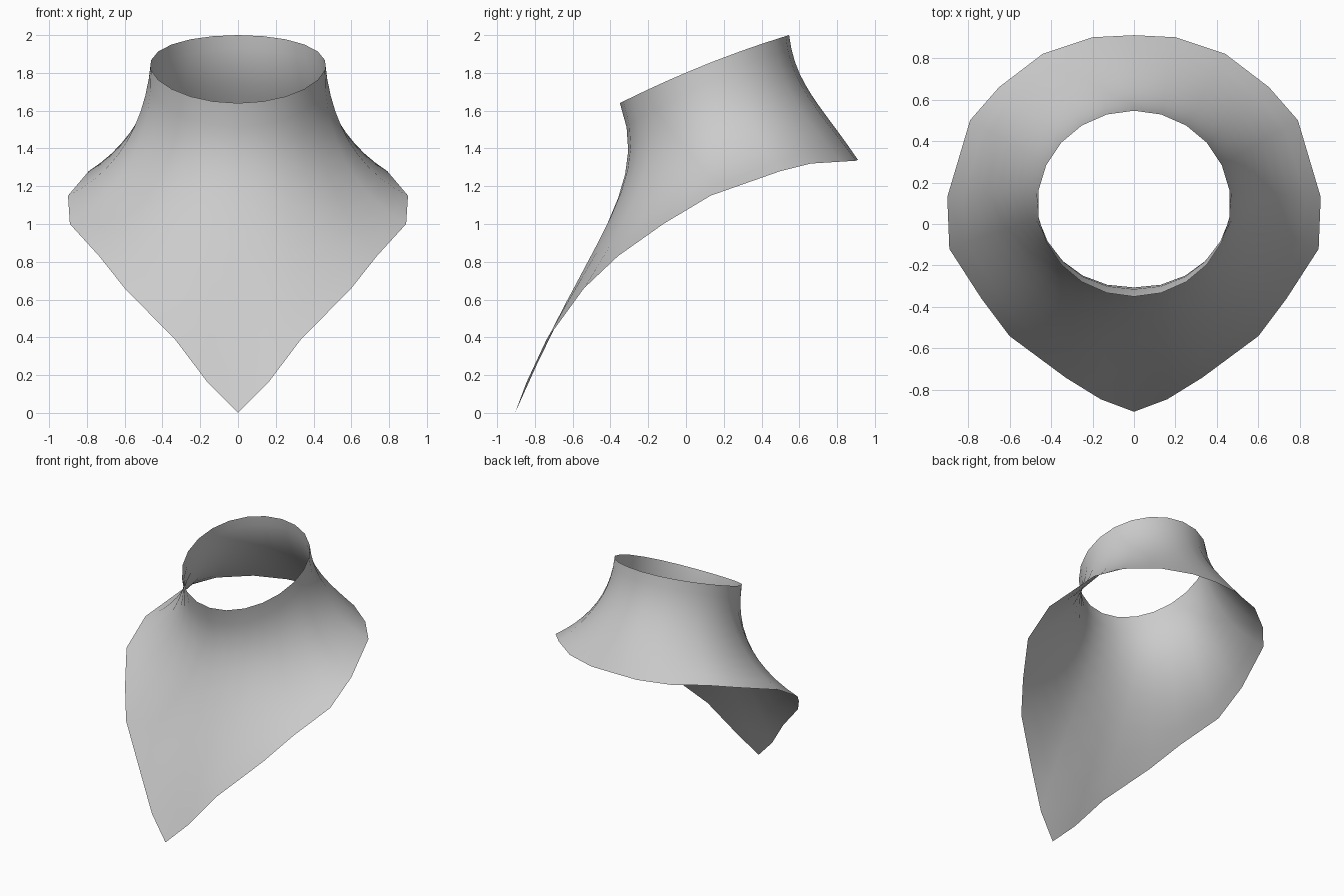
import bpy, bmesh
from math import sin, cos, pi
from mathutils import Vector

cube = bpy.data.objects.get("Cube")
if cube:
    bpy.data.objects.remove(cube)

# Plain cloth material
cloth = bpy.data.materials.new("grey cloth")
cloth.use_nodes = True
grey = (0.6, 0.6, 0.6, 1)
cloth.diffuse_color = grey
cloth.node_tree.nodes["Principled BSDF"].inputs["Base Color"].default_value = grey

# Left half of the hem, from the front point round to the back
HEM = [(0, -.905, 0), (.16, -.845, .16), (.33, -.74, .385), (.6, -.54, .66),
       (.735, -.36, .83), (.89, -.12, 1), (.9, .13, 1.15), (.79, .5, 1.28),
       (.65, .66, 1.32), (.44, .82, 1.33), (.2, .9, 1.335), (0, .91, 1.34)]
ROWS = 10

# Curve handles as shares of the drop: out, down near the neck; out, down near the hem
FRONT = Vector((-.3, .27, .29, .44))
SIDE = Vector((.06, .45, .38, .82))
BACK = Vector((.08, .39, .46, .56))
# Extra hollow between throat and shoulder
HOLLOW = Vector((-.03, .06, -.045, .05))


def neck_point(angle):
    """Tilted, slightly arched neck opening."""
    return Vector((.465 * sin(angle), .098 - .448 * cos(angle),
                   1.82 - .18 * cos(angle) + .022 * sin(angle) ** 2))


def drape(top, hem, facing):
    """Curve of cloth hanging from the neck: pinched at the throat, flared at the shoulder."""
    if facing > 0:
        shape = SIDE.lerp(FRONT, facing) + HOLLOW * 4 * facing * (1 - facing)
    else:
        shape = SIDE.lerp(BACK, facing ** 2)
    out1, down1, out2, down2 = shape
    drop = hem - top
    p1 = top + Vector((drop.x * out1, drop.y * out1, drop.z * down1))
    p2 = top + Vector((drop.x * out2, drop.y * out2, drop.z * down2))
    for i in range(ROWS + 1):
        t = i / ROWS
        s = 1 - t
        yield top * s**3 + p1 * 3 * s * s * t + p2 * 3 * s * t * t + hem * t**3


# Loft the columns of one half into a cloth sheet
bm = bmesh.new()
columns = []
for i, point in enumerate(HEM):
    angle = pi * i / (len(HEM) - 1)
    curve = drape(neck_point(angle), Vector(point), cos(angle))
    columns.append([bm.verts.new(p) for p in curve])
for v in columns[0] + columns[-1]:
    v.co.x = 0
for a, b in zip(columns, columns[1:]):
    for r in range(ROWS):
        bm.faces.new((a[r], a[r + 1], b[r + 1], b[r])).smooth = True
mesh = bpy.data.meshes.new("neckerchief")
bm.to_mesh(mesh)
bm.free()
mesh.materials.append(cloth)

# Mirror to the other side
scarf = bpy.data.objects.new("neckerchief", mesh)
bpy.context.collection.objects.link(scarf)
mirror = scarf.modifiers.new("other half", "MIRROR")
mirror.use_clip = True
